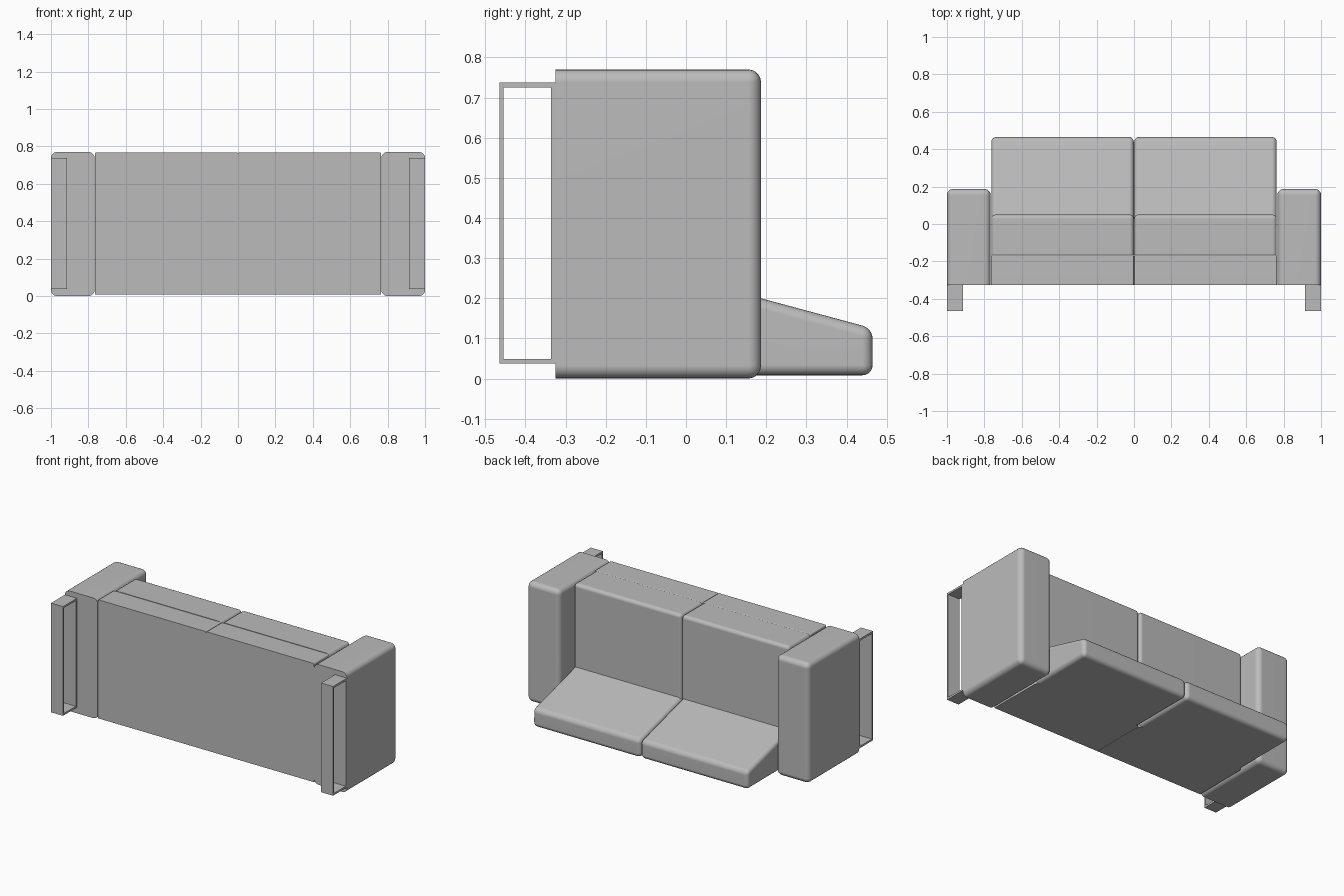
import bpy, bmesh, math

cube = bpy.data.objects.get("Cube")
if cube:
    bpy.data.objects.remove(cube, do_unlink=True)

# Single upholstery colour
GREY = (0.5, 0.5, 0.5, 1)
fabric = bpy.data.materials.new("grey fabric")
fabric.use_nodes = True
fabric.diffuse_color = GREY
fabric.node_tree.nodes["Principled BSDF"].inputs["Base Color"].default_value = GREY


def finish(bm, name):
    bmesh.ops.recalc_face_normals(bm, faces=bm.faces)
    mesh = bpy.data.meshes.new(name)
    bm.to_mesh(mesh)
    bm.free()
    mesh.materials.append(fabric)
    obj = bpy.data.objects.new(name, mesh)
    bpy.context.collection.objects.link(obj)
    return obj


def block(name, x0, x1, profile, radius, flat):
    """Extrude a (y, z) profile along x; round every edge except those lying on flat planes."""
    bm = bmesh.new()
    face = bm.faces.new([bm.verts.new((x0, y, z)) for y, z in profile])
    ext = bmesh.ops.extrude_face_region(bm, geom=[face])
    bmesh.ops.translate(bm, vec=(x1 - x0, 0, 0),
                        verts=[g for g in ext["geom"] if isinstance(g, bmesh.types.BMVert)])
    edges = [e for e in bm.edges
             if not any(all(abs(v.co[axis] - value) < 1e-4 for v in e.verts)
                        for axis, value in flat)]
    bmesh.ops.bevel(bm, geom=edges, offset=radius, segments=5, profile=0.5, affect='EDGES')
    obj = finish(bm, name)
    bpy.ops.object.select_all(action='DESELECT')
    obj.select_set(True)
    bpy.context.view_layer.objects.active = obj
    bpy.ops.object.shade_smooth_by_angle(angle=math.radians(35))
    obj.modifiers.new("flat centres", 'WEIGHTED_NORMAL').keep_sharp = True
    return obj


def rect(y0, y1, z0, z1):
    return [(y0, z0), (y1, z0), (y1, z1), (y0, z1)]


def leg_frame(name, x0, x1):
    """Closed rectangular loop of flat bar."""
    bm = bmesh.new()
    rings = [[[bm.verts.new((x, y, z)) for y, z in loop] for x in (x0, x1)]
             for loop in (rect(-0.465, -0.325, 0.037, 0.737),
                          rect(-0.455, -0.336, 0.049, 0.725))]
    outer, inner = rings
    for i in range(4):
        j = (i + 1) % 4
        for ring in rings:
            bm.faces.new((ring[0][i], ring[0][j], ring[1][j], ring[1][i]))
        for s in (0, 1):
            bm.faces.new((outer[s][i], outer[s][j], inner[s][j], inner[s][i]))
    finish(bm, name)


BOTTOM, SEAM, REAR = -0.325, -0.165, 0.008
for side, s in (("left", 1), ("right", -1)):
    def span(a, b):
        return sorted((s * a, s * b))

    # Armrest
    block(side + "_armrest", *span(0.767, 1.0), rect(BOTTOM, 0.187, 0, 0.77),
          0.032, [(1, BOTTOM)])
    # Base under the seat
    block(side + "_base", *span(0.001, 0.765), rect(BOTTOM, SEAM, REAR, 0.768),
          0.007, [(1, BOTTOM), (2, REAR)])
    # Seat cushion
    block(side + "_seat_cushion", *span(0.001, 0.763), rect(SEAM, 0.05, REAR, 0.768),
          0.022, [(1, SEAM), (2, REAR)])
    # Tapered back cushion
    block(side + "_back_cushion", *span(0.001, 0.763),
          [(0.03, REAR), (0.465, REAR), (0.465, 0.125), (0.03, 0.242)],
          0.026, [(1, 0.03)])
    # Leg frame
    leg_frame(side + "_leg_frame", *span(0.915, 1.0))
